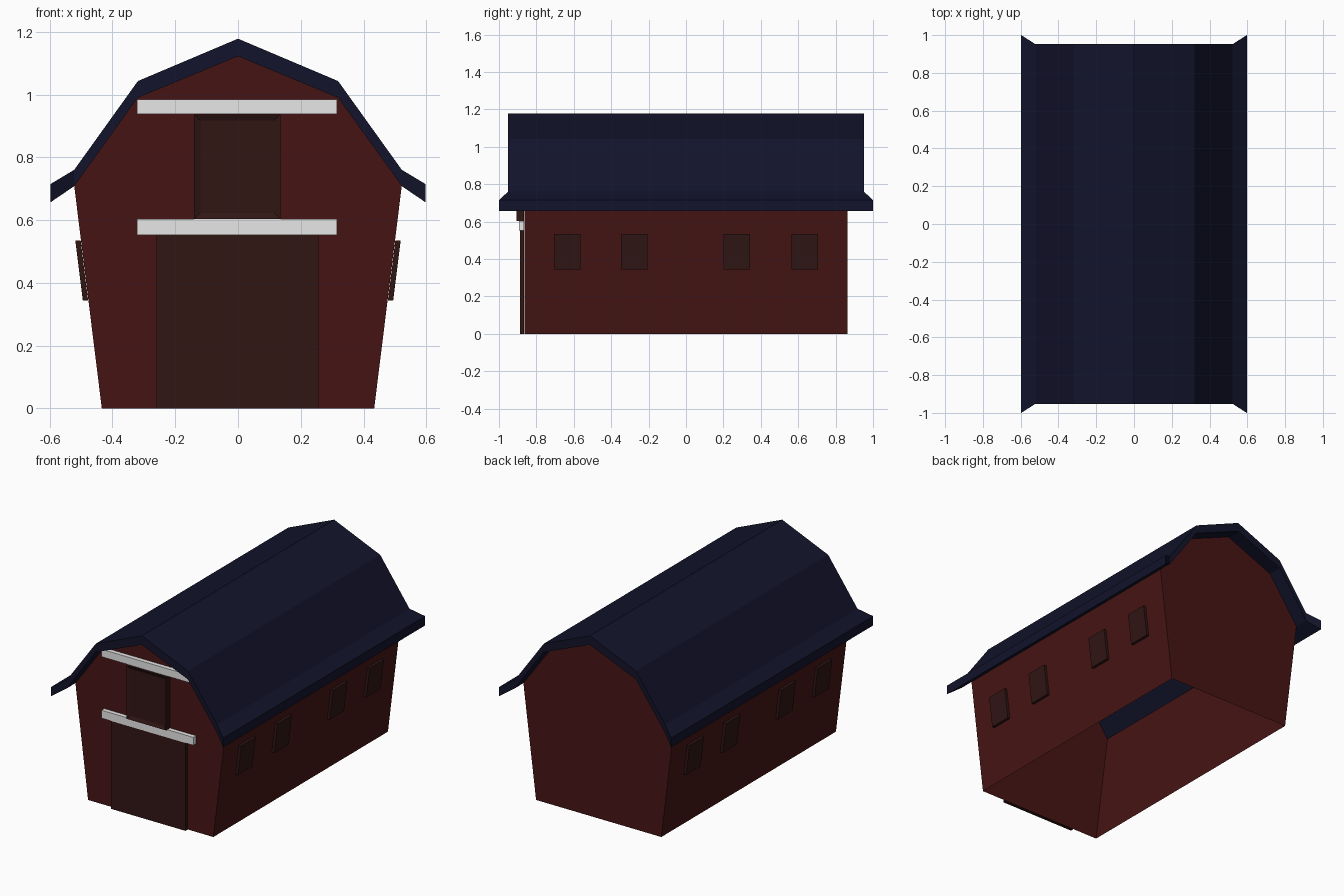
import bpy, bmesh

if "Cube" in bpy.data.objects:
    bpy.data.objects.remove(bpy.data.objects["Cube"])


def material(name, rgb):
    m = bpy.data.materials.new(name)
    m.diffuse_color = (*rgb, 1)
    m.use_nodes = True
    m.node_tree.nodes["Principled BSDF"].inputs["Base Color"].default_value = m.diffuse_color
    return m


RED = material("barn_red", (0.062, 0.007, 0.007))
NAVY = material("roof_navy", (0.006, 0.0065, 0.024))
BROWN = material("dark_brown", (0.030, 0.008, 0.007))
WHITE = material("trim_white", (0.8, 0.8, 0.8))


def finish(name, bm, mat, fix_normals=True):
    if fix_normals:
        bmesh.ops.recalc_face_normals(bm, faces=bm.faces)
    me = bpy.data.meshes.new(name)
    bm.to_mesh(me)
    bm.free()
    me.materials.append(mat)
    ob = bpy.data.objects.new(name, me)
    bpy.context.collection.objects.link(ob)
    return ob


def loft(bm, front, back, caps=True, skip=()):
    """Join two matching outlines, leaving out skipped edges."""
    a = [bm.verts.new(p) for p in front]
    b = [bm.verts.new(p) for p in back]
    n = len(a)
    for i in range(n):
        if i not in skip:
            j = (i + 1) % n
            bm.faces.new((a[i], b[i], b[j], a[j]))
    if caps:
        bm.faces.new(a)
        bm.faces.new(b[::-1])


def box(name, x, y, z, mat, inset=None):
    bm = bmesh.new()
    rect = [(x[0], z[0]), (x[1], z[0]), (x[1], z[1]), (x[0], z[1])]
    loft(bm, [(px, y[0], pz) for px, pz in rect], [(px, y[1], pz) for px, pz in rect])
    bmesh.ops.recalc_face_normals(bm, faces=bm.faces)
    if inset:  # sunken panel on the front face
        face = [f for f in bm.faces if f.normal.y < -0.9]
        bmesh.ops.inset_region(bm, faces=face, thickness=inset)
        bmesh.ops.translate(bm, verts=face[0].verts, vec=(0, 0.01, 0))
    return finish(name, bm, mat)


# Walls: gambrel outline, open below and under the roof
BASE, EAVE, EAVE_Z, WALL_Y = 0.434, 0.522, 0.71, 0.864
outline = [(BASE, 0), (EAVE, EAVE_Z), (0.319, 0.992), (0, 1.123),
           (-0.319, 0.992), (-EAVE, EAVE_Z), (-BASE, 0)]
bm = bmesh.new()
loft(bm, [(x, -WALL_Y, z) for x, z in outline],
     [(x, WALL_Y, z) for x, z in outline], skip=(1, 2, 3, 4, 6))
finish("walls", bm, RED)

# Roof: thick gambrel strip whose eave tips flare out lengthwise
half = [(0.597, 0.715, 1.0), (0.522, 0.76, 0.952), (0.319, 1.043, 0.952)]
under = [(0.597, 0.657, 1.0), (0.522, 0.708, 0.952), (0.319, 0.99, 0.952)]
top = half + [(0, 1.178, 0.952)] + [(-x, z, y) for x, z, y in half[::-1]]
low = under + [(0, 1.122, 0.952)] + [(-x, z, y) for x, z, y in under[::-1]]
bm = bmesh.new()
ring = top + low[::-1]
loft(bm, [(x, -y, z) for x, z, y in ring], [(x, y, z) for x, z, y in ring], caps=False)
bm.verts.ensure_lookup_table()
n = len(ring)
for start in (0, n):  # end bands
    v = bm.verts[start:start + n]
    for i in range(len(top) - 1):
        bm.faces.new((v[i], v[i + 1], v[n - 2 - i], v[n - 1 - i]))
finish("roof", bm, NAVY)

# Doors and trim boards on the front
box("barn_door", (-0.26, 0.257), (-0.887, -0.865), (0, 0.552), BROWN)
box("loft_door", (-0.14, 0.135), (-0.905, -0.865), (0.603, 0.937), BROWN, inset=0.028)
box("lower_trim_board", (-0.322, 0.315), (-0.892, -0.865), (0.553, 0.603), WHITE)
box("upper_trim_board", (-0.322, 0.315), (-0.892, -0.865), (0.938, 0.985), WHITE)

# Side windows follow the outward lean of the walls
lean = (EAVE - BASE) / EAVE_Z
Z0, Z1 = 0.344, 0.535
for side, label in ((1, "right"), (-1, "left")):
    for k, yc in enumerate((-0.636, -0.276, 0.272, 0.634)):
        def sheet(off):
            return [(side * (BASE + lean * z + off), yc + dy, z)
                    for dy, z in ((-0.071, Z0), (0.071, Z0), (0.071, Z1), (-0.071, Z1))]
        bm = bmesh.new()
        loft(bm, sheet(0.018), sheet(0.001))
        finish(f"{label}_window_{k + 1}", bm, BROWN)
